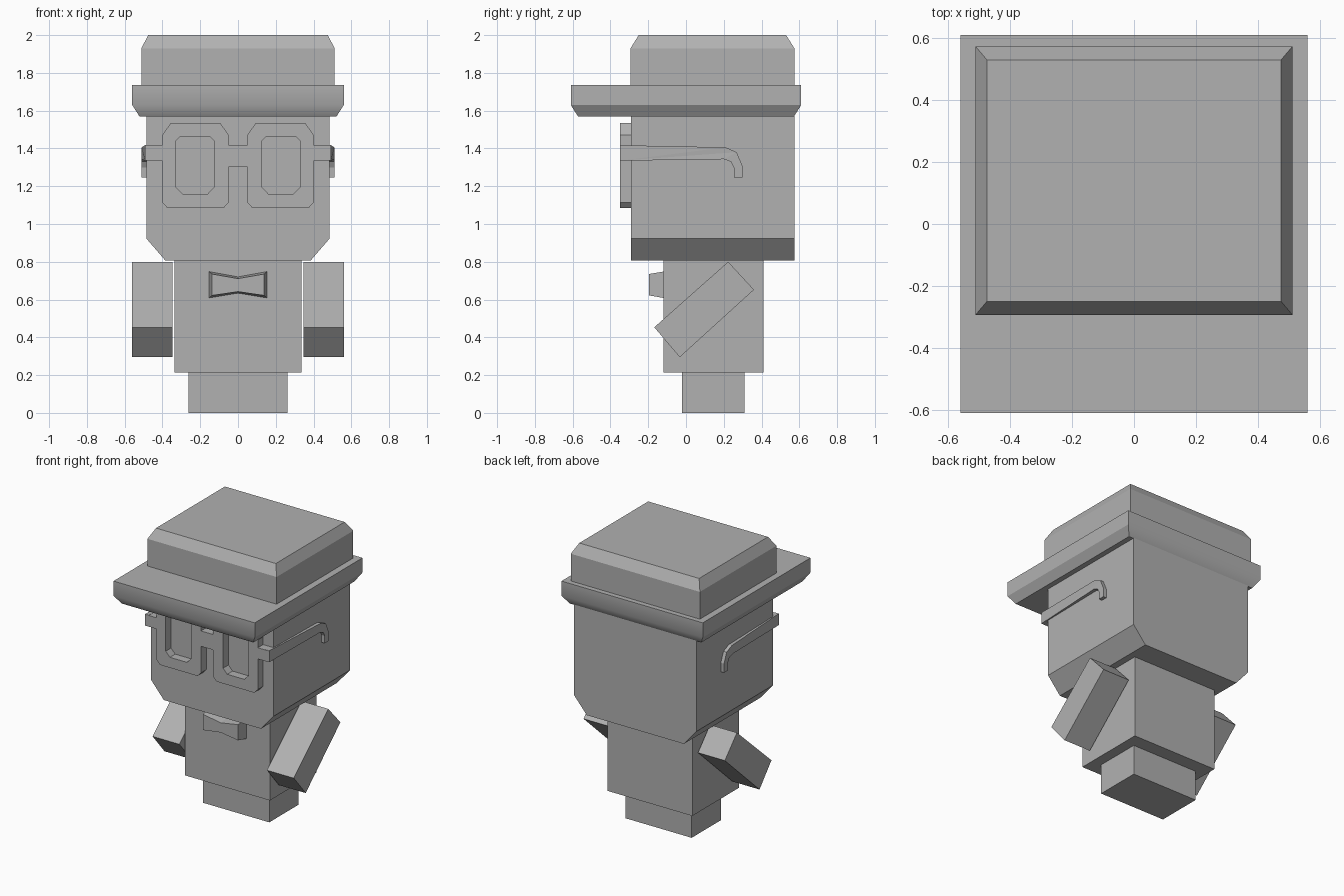
import bpy, bmesh
from mathutils import Matrix

if "Cube" in bpy.data.objects:
    bpy.data.objects.remove(bpy.data.objects["Cube"])

grey = bpy.data.materials.new("mid_grey")
grey.diffuse_color = (0.44, 0.44, 0.44, 1)
grey.use_nodes = True
grey.node_tree.nodes["Principled BSDF"].inputs["Base Color"].default_value = grey.diffuse_color


def finish(name, bm):
    bmesh.ops.remove_doubles(bm, verts=bm.verts, dist=1e-4)
    bmesh.ops.recalc_face_normals(bm, faces=bm.faces)
    me = bpy.data.meshes.new(name)
    bm.to_mesh(me)
    bm.free()
    me.materials.clear()
    me.materials.append(grey)
    ob = bpy.data.objects.new(name, me)
    bpy.context.collection.objects.link(ob)
    return ob


def loft(name, rings, smooth_edge=None):
    """Closed skin through matching rings of 3D points."""
    bm = bmesh.new()
    vs = [[bm.verts.new(p) for p in r] for r in rings]
    n = len(vs[0])
    for a, b in zip(vs, vs[1:]):
        for i in range(n):
            j = (i + 1) % n
            bm.faces.new((a[i], a[j], b[j], b[i]))
    bm.faces.new(vs[0][::-1])
    bm.faces.new(vs[-1])
    if smooth_edge:
        for f in bm.faces:
            f.smooth = True
        for e in bm.edges:
            e.smooth = smooth_edge(e)
    return finish(name, bm)


def rect(x, y0, y1, z):
    return [(-x, y0, z), (x, y0, z), (x, y1, z), (-x, y1, z)]


def prism(name, loops, axis, lo, hi):
    """Extrude filled outlines (first outer, then holes) along X or Y."""
    cu = bpy.data.curves.new(name + "_outline", 'CURVE')
    cu.dimensions, cu.fill_mode, cu.extrude = '2D', 'BOTH', abs(hi - lo) / 2
    for pts in loops:
        s = cu.splines.new('POLY')
        s.points.add(len(pts) - 1)
        for p, q in zip(s.points, pts):
            p.co = (q[0], q[1], 0, 1)
        s.use_cyclic_u = True
        s.use_smooth = False
    tmp = bpy.data.objects.new(name + "_outline", cu)
    bpy.context.collection.objects.link(tmp)
    bpy.context.view_layer.update()
    me = bpy.data.meshes.new_from_object(
        tmp.evaluated_get(bpy.context.evaluated_depsgraph_get()))
    bpy.data.objects.remove(tmp)
    bm = bmesh.new()
    bm.from_mesh(me)
    mid = (lo + hi) / 2
    if axis == 'Y':
        m = Matrix(((1, 0, 0, 0), (0, 0, -1, mid), (0, 1, 0, 0), (0, 0, 0, 1)))
    else:
        m = Matrix(((0, 0, 1, mid), (1, 0, 0, 0), (0, 1, 0, 0), (0, 0, 0, 1)))
    bmesh.ops.transform(bm, matrix=m, verts=bm.verts)
    for f in bm.faces:
        f.smooth = False
        f.material_index = 0
    return finish(name, bm)


def mirrored(half):
    return half + [(-x, z) for x, z in reversed(half)]


# Legs and body
loft("legs", [rect(0.262, -0.02, 0.31, 0), rect(0.262, -0.02, 0.31, 0.215)])
loft("body", [rect(0.337, -0.12, 0.41, 0.215), rect(0.337, -0.12, 0.41, 0.81)])

# Head with chamfered jaw
prism("head", [mirrored([(0.385, 0.807), (0.485, 0.923), (0.485, 1.575)])],
      'Y', -0.29, 0.574)

# Hat: brim with softened front and back lower edge, bevelled crown
loft("hat_brim",
     [rect(0.522, -0.572, 0.572, 1.57), rect(0.56, -0.61, 0.61, 1.63),
      rect(0.56, -0.61, 0.61, 1.735)],
     lambda e: all(abs(v.co.z - 1.63) < 1e-3 for v in e.verts)
     and abs(e.verts[0].co.y - e.verts[1].co.y) < 1e-3)
loft("hat_crown",
     [rect(0.512, -0.294, 0.574, 1.735), rect(0.512, -0.294, 0.574, 1.93),
      rect(0.475, -0.25, 0.53, 2.0)])

# Arms, tilted forward
ARM = [(0.223, 0.80), (0.36, 0.652), (-0.033, 0.295), (-0.168, 0.453)]
# Spectacle temples with an ear hook, splaying slightly toward the back
TEMPLE = [(-0.348, 1.417), (0.21, 1.406), (0.268, 1.38), (0.298, 1.31),
          (0.298, 1.245), (0.254, 1.245), (0.254, 1.298), (0.238, 1.33),
          (0.2, 1.343), (-0.348, 1.335)]
for side, s in (("right", 1), ("left", -1)):
    prism(side + "_arm", [ARM], 'X', s * 0.347, s * 0.56)
    temple = prism(side + "_temple", [TEMPLE], 'X', s * 0.48, s * 0.51)
    for v in temple.data.vertices:
        if v.co.y < 0:
            v.co.x -= s * 0.018

# Spectacle front: one outline with two lens openings
OUTLINE = mirrored([
    (0.048, 1.415), (0.048, 1.47), (0.095, 1.535), (0.355, 1.535),
    (0.402, 1.47), (0.402, 1.415), (0.491, 1.415), (0.491, 1.335),
    (0.402, 1.335), (0.402, 1.115), (0.374, 1.085), (0.076, 1.085),
    (0.048, 1.115), (0.048, 1.305)])
LENS = [(0.127, 1.44), (0.15, 1.463), (0.305, 1.463), (0.328, 1.44),
        (0.328, 1.195), (0.295, 1.16), (0.16, 1.16), (0.127, 1.195)]
prism("spectacle_frame", [OUTLINE, LENS, [(-x, z) for x, z in LENS]],
      'Y', -0.35, -0.288)


# Bow tie, tapering toward the front
def bow(w, z0, z1, m0, m1, y):
    return [(-w, y, z0), (0, y, m0), (w, y, z0),
            (w, y, z1), (0, y, m1), (-w, y, z1)]


loft("bow_tie", [bow(0.153, 0.609, 0.748, 0.634, 0.72, -0.12),
                 bow(0.138, 0.622, 0.735, 0.642, 0.711, -0.197)])
